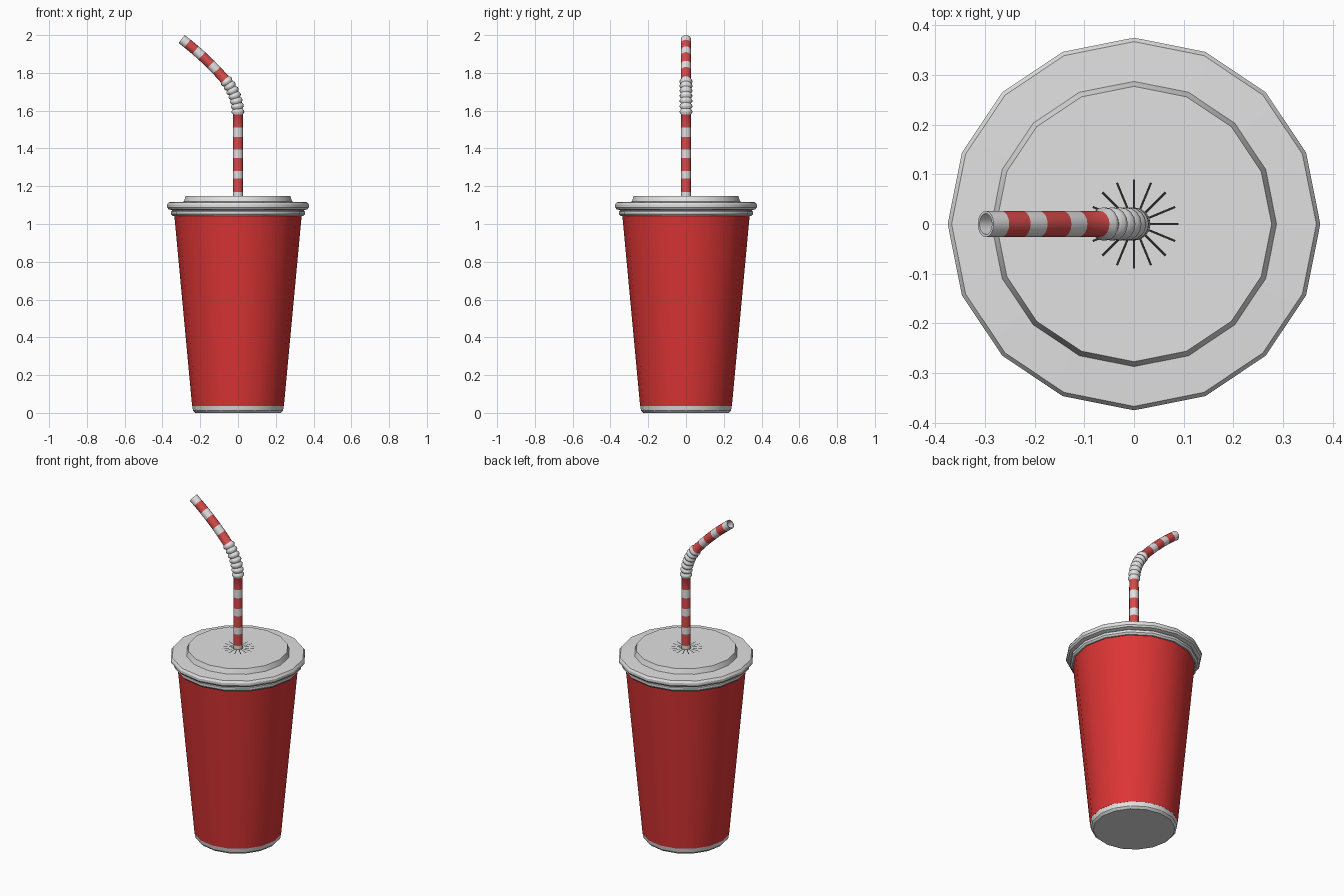
import bpy
import bmesh
import math
from mathutils import Vector

if "Cube" in bpy.data.objects:
    bpy.data.objects.remove(bpy.data.objects["Cube"])


def material(name, r, g, b):
    m = bpy.data.materials.new(name)
    m.diffuse_color = (r, g, b, 1)
    m.use_nodes = True
    m.node_tree.nodes["Principled BSDF"].inputs["Base Color"].default_value = m.diffuse_color
    return m


RED = material("cup red", 0.72, 0.035, 0.035)
STRIPE = material("straw red", 0.68, 0.07, 0.07)
WHITE = material("off white", 0.75, 0.75, 0.75)
DARK = material("slit dark", 0.02, 0.02, 0.02)


def finish(bm, name, mats, angle):
    bmesh.ops.recalc_face_normals(bm, faces=bm.faces)
    me = bpy.data.meshes.new(name)
    bm.to_mesh(me)
    bm.free()
    ob = bpy.data.objects.new(name, me)
    bpy.context.collection.objects.link(ob)
    for m in mats:
        me.materials.append(m)
    bpy.ops.object.select_all(action='DESELECT')
    ob.select_set(True)
    bpy.context.view_layer.objects.active = ob
    if angle:
        bpy.ops.object.shade_smooth_by_angle(angle=math.radians(angle))
    return ob


def skin(bm, rings, mats):
    """Join neighbouring rings of points with quads, cap both ends."""
    vs = [[bm.verts.new(p) for p in ring] for ring in rings]
    n = len(vs[0])
    for a, b, m in zip(vs, vs[1:], mats):
        for i in range(n):
            j = (i + 1) % n
            bm.faces.new((a[i], a[j], b[j], b[i])).material_index = m
    bm.faces.new(vs[0]).material_index = mats[0]
    bm.faces.new(vs[-1]).material_index = mats[-1]


def lathe(name, profile, mat, sides=16):
    bm = bmesh.new()
    rings = [[(r * math.cos(i * math.tau / sides), r * math.sin(i * math.tau / sides), z)
              for i in range(sides)] for r, z in profile]
    skin(bm, rings, [0] * (len(profile) - 1))
    return finish(bm, name, [mat], 30)


# Cup: white base band, tapering red wall, white lid
lathe("cup_base", [(0.226, 0), (0.238, 0.012), (0.243, 0.04)], WHITE)
lathe("cup_body", [(0.243, 0.037), (0.338, 1.055)], RED)
lathe("lid", [(0.330, 1.042), (0.345, 1.042), (0.354, 1.052), (0.354, 1.066),
              (0.346, 1.072), (0.368, 1.078), (0.375, 1.088), (0.375, 1.103),
              (0.367, 1.115), (0.287, 1.118), (0.277, 1.148)], WHITE)

# Star of thin slits around the straw
bm = bmesh.new()
for k in range(16):
    a = k * math.tau / 16
    d, w = Vector((math.cos(a), math.sin(a), 0)), Vector((-math.sin(a), math.cos(a), 0)) * 0.0022
    c = Vector((0, 0, 1.1495))
    bm.faces.new([bm.verts.new(p) for p in
                  (c + d * 0.015 - w, c + d * 0.09 - w, c + d * 0.09 + w, c + d * 0.015 + w)])
finish(bm, "lid_slits", [DARK], 0)

# Straw centre line: upright, bent through the ridges, then gently curved
Z0, Z1 = 1.12, 1.58
L0, L1, L2 = Z1 - Z0, 0.202, 0.314


def tilt(s):
    if s < L0:
        return 0
    if s < L0 + L1:
        return math.radians(41) * (s - L0) / L1
    return math.radians(41 + 12 * (s - L0 - L1) / L2)


def centre(s):
    x, z, n = 0.0, Z0, 300
    for i in range(n):
        t = tilt((i + 0.5) * s / n)
        x -= math.sin(t) * s / n
        z += math.cos(t) * s / n
    return x, z


def ring(s, r, sides=16):
    (x, z), t = centre(s), tilt(s)
    return [(x + r * math.cos(a) * math.cos(t), r * math.sin(a), z + r * math.cos(a) * math.sin(t))
            for a in (i * math.tau / sides for i in range(sides))]


# Stations along the straw: (distance, radius, material above)
R = 0.0265
stations = [(0, R, 0)]
for z, m in ((1.17, 1), (1.24, 0), (1.28, 1), (1.35, 0), (1.395, 1), (1.46, 0), (1.51, 1)):
    stations.append((z - Z0, R, m))
RIDGES = 7
for k in range(RIDGES):
    for f, r in ((0, 0.026), (0.35, 0.0335), (0.65, 0.0335)):
        stations.append((L0 + (k + f) * L1 / RIDGES, r, 0))
B = L0 + L1
for s, m in ((0, 1), (0.065, 0), (0.11, 1), (0.175, 0), (0.22, 1), (0.275, 0), (0.314, 0)):
    stations.append((B + s, R, m))
# open mouth and inner wall
for s in (0.314, 0.22, 0.11, 0):
    stations.append((B + s, 0.021, 0))

bm = bmesh.new()
skin(bm, [ring(s, r) for s, r, m in stations], [m for s, r, m in stations[:-1]])
finish(bm, "bendy_straw", [WHITE, STRIPE], 50)
